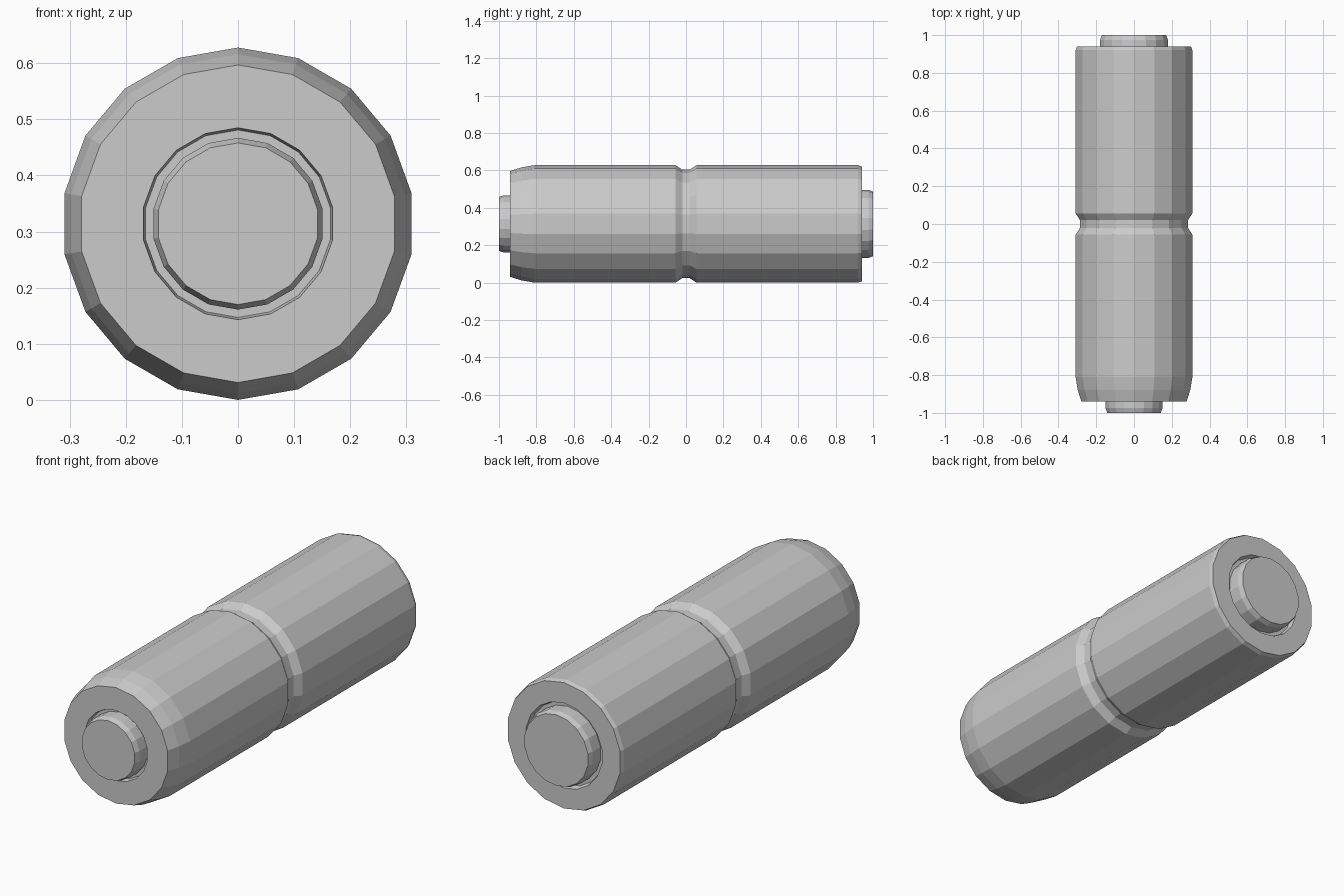
import bpy, bmesh
from math import sin, cos, tau

if "Cube" in bpy.data.objects:
    bpy.data.objects.remove(bpy.data.objects["Cube"])

SIDES = 18
CENTRE_Z = 0.314


def lathe(name, profile):
    """Revolve (radius, y) points around the Y axis and close both ends."""
    bm = bmesh.new()
    rings = []
    for r, y in profile:
        rings.append([bm.verts.new((r * sin(tau * i / SIDES), y,
                                    CENTRE_Z + r * cos(tau * i / SIDES)))
                      for i in range(SIDES)])
    for a, b in zip(rings, rings[1:]):
        for i in range(SIDES):
            j = (i + 1) % SIDES
            bm.faces.new((a[i], a[j], b[j], b[i]))
    bm.faces.new(rings[0])
    bm.faces.new(rings[-1])
    bmesh.ops.recalc_face_normals(bm, faces=bm.faces)
    mesh = bpy.data.meshes.new(name)
    bm.to_mesh(mesh)
    bm.free()
    obj = bpy.data.objects.new(name, mesh)
    bpy.context.collection.objects.link(obj)
    return obj


# Main casing: recessed front, rounded front shoulder, middle groove, recessed back
lathe("casing", [
    (0.167, -0.915), (0.171, -0.94),
    (0.283, -0.94), (0.302, -0.88), (0.314, -0.81),
    (0.314, -0.056), (0.290, -0.02), (0.290, 0.02), (0.314, 0.056),
    (0.314, 0.92), (0.307, 0.94),
    (0.207, 0.94), (0.200, 0.915),
])

# End caps sitting in the recesses
lathe("front_cap", [(0.144, -1.0), (0.153, -0.975), (0.153, -0.915)])
lathe("back_cap", [(0.182, 0.915), (0.182, 0.975), (0.173, 1.0)])
